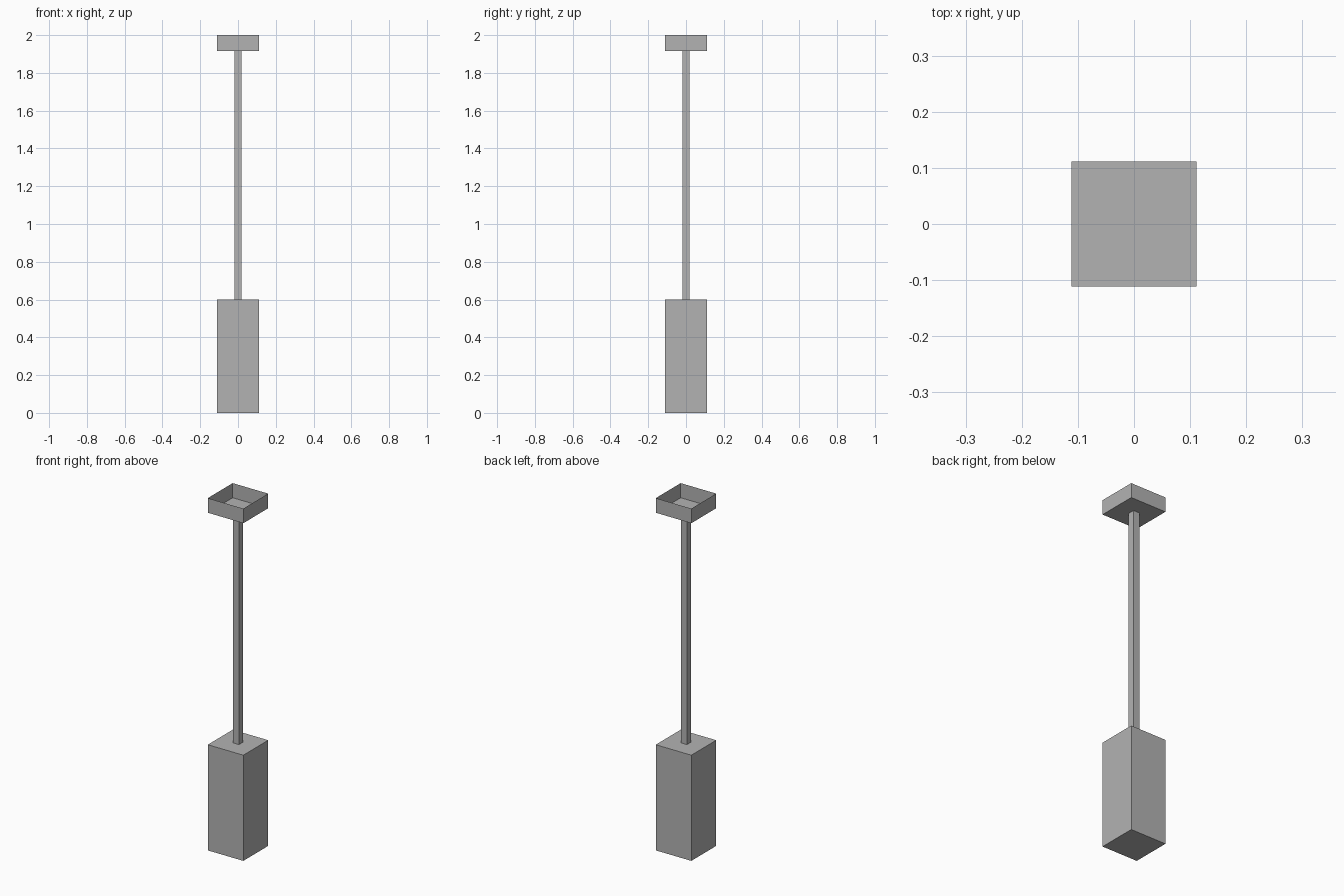
import bpy
import bmesh
from mathutils import Matrix

cube = bpy.data.objects.get("Cube")
if cube:
    bpy.data.objects.remove(cube, do_unlink=True)

# One plain grey for every part
GREY = (0.45, 0.45, 0.45, 1.0)
grey = bpy.data.materials.new("plain grey")
grey.use_nodes = True
grey.diffuse_color = GREY
grey.node_tree.nodes["Principled BSDF"].inputs["Base Color"].default_value = GREY


def square_part(name, width, bottom, top, open_top=False):
    """Square upright box from bottom to top, optionally without its lid."""
    bm = bmesh.new()
    size = Matrix.Diagonal((width, width, top - bottom, 1))
    place = Matrix.Translation((0, 0, (bottom + top) / 2))
    bmesh.ops.create_cube(bm, size=1, matrix=place @ size)
    if open_top:
        lid = [f for f in bm.faces if f.normal.z > 0.9]
        bmesh.ops.delete(bm, geom=lid, context='FACES_ONLY')
    mesh = bpy.data.meshes.new(name)
    bm.to_mesh(mesh)
    bm.free()
    mesh.materials.append(grey)
    obj = bpy.data.objects.new(name, mesh)
    bpy.context.collection.objects.link(obj)
    return obj


WIDTH = 0.223
BASE_TOP = 0.6
TRAY_BOTTOM = 1.917

# Heavy base, slim post and thin-walled open tray
square_part("base", WIDTH, 0, BASE_TOP)
square_part("post", 0.038, BASE_TOP, TRAY_BOTTOM)
square_part("tray", WIDTH, TRAY_BOTTOM, 2.0, open_top=True)
